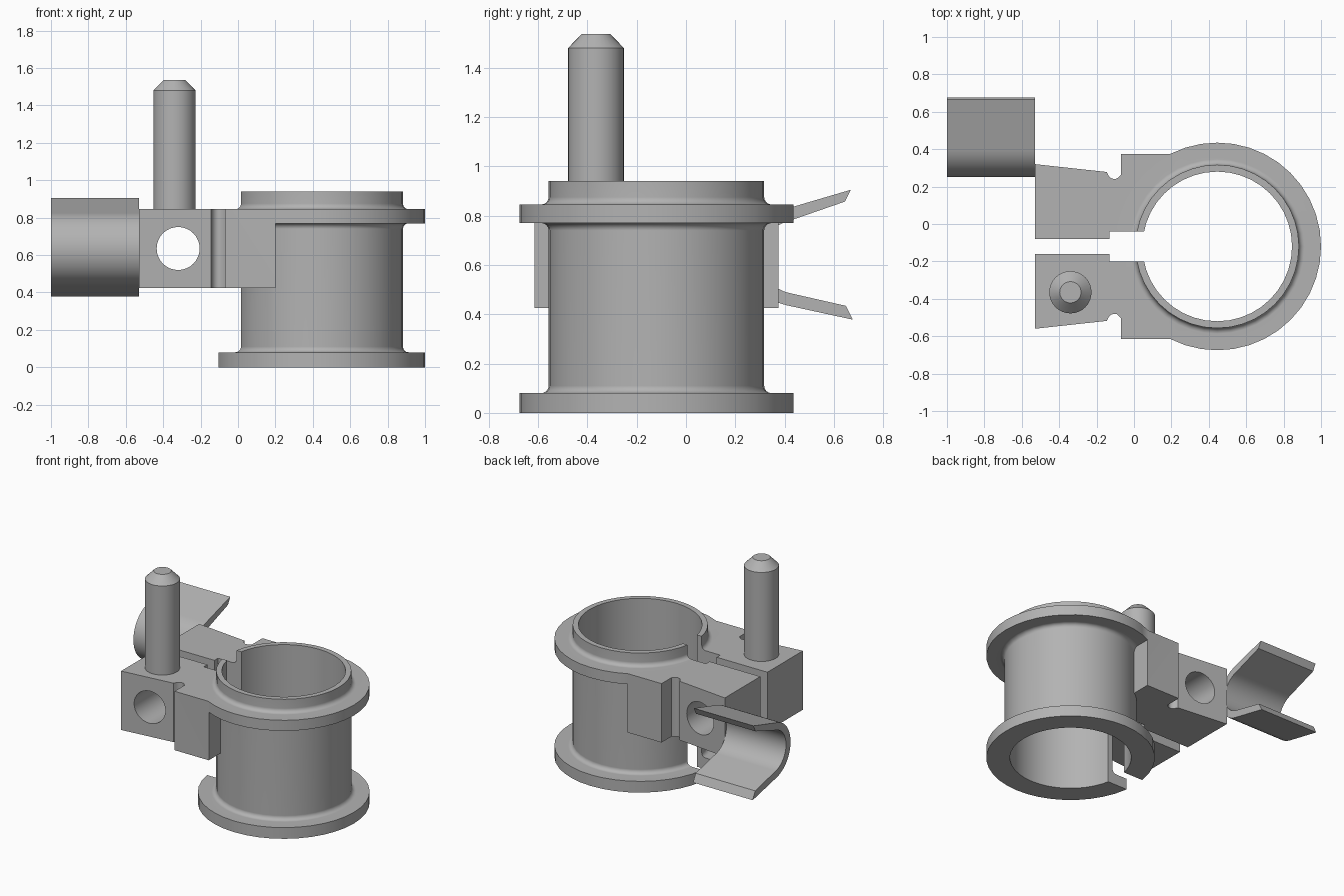
import bpy
import bmesh
from math import cos, sin, pi, radians
from mathutils import Matrix, Vector

cube = bpy.data.objects.get("Cube")
if cube:
    bpy.data.objects.remove(cube, do_unlink=True)

gray = bpy.data.materials.new("plain gray")
gray.use_nodes = True
gray.diffuse_color = (0.45, 0.45, 0.45, 1)
gray.node_tree.nodes["Principled BSDF"].inputs["Base Color"].default_value = (0.45, 0.45, 0.45, 1)

CX, CY = 0.445, -0.12      # sleeve axis; also the mirror line of the clamp
SEGS = 40


def finish(bm, name):
    bmesh.ops.recalc_face_normals(bm, faces=bm.faces)
    mesh = bpy.data.meshes.new(name)
    bm.to_mesh(mesh)
    bm.free()
    mesh.materials.append(gray)
    obj = bpy.data.objects.new(name, mesh)
    bpy.context.collection.objects.link(obj)
    return obj


def prism(name, points, offset):
    """Extrude a closed outline along an offset."""
    bm = bmesh.new()
    face = bm.faces.new([bm.verts.new(p) for p in points])
    ext = bmesh.ops.extrude_face_region(bm, geom=[face])
    verts = [v for v in ext["geom"] if isinstance(v, bmesh.types.BMVert)]
    bmesh.ops.translate(bm, verts=verts, vec=offset)
    return finish(bm, name)


def lathe(name, profile, x, y, segs):
    """Revolve (radius, z) points into a closed solid."""
    bm = bmesh.new()
    rings = [[bm.verts.new((x + r * cos(2 * pi * i / segs), y + r * sin(2 * pi * i / segs), z))
              for i in range(segs)] for r, z in profile]
    for a, b in zip(rings, rings[1:]):
        for i in range(segs):
            j = (i + 1) % segs
            bm.faces.new((a[i], a[j], b[j], b[i]))
    bm.faces.new(rings[0])
    bm.faces.new(rings[-1])
    return finish(bm, name)


def box(name, x0, x1, y0, y1, z0, z1):
    return prism(name, [(x0, y0, z0), (x1, y0, z0), (x1, y1, z0), (x0, y1, z0)], (0, 0, z1 - z0))


def activate(obj):
    bpy.ops.object.select_all(action='DESELECT')
    obj.select_set(True)
    bpy.context.view_layer.objects.active = obj


def combine(obj, other, operation):
    activate(obj)
    mod = obj.modifiers.new("combine", 'BOOLEAN')
    mod.operation, mod.solver, mod.object = operation, 'EXACT', other
    bpy.ops.object.modifier_apply(modifier=mod.name)
    bpy.data.objects.remove(other, do_unlink=True)


def smooth(obj):
    activate(obj)
    bpy.ops.object.shade_smooth_by_angle(angle=radians(35))
    mod = obj.modifiers.new("normals", 'WEIGHTED_NORMAL')
    mod.keep_sharp = True


def fillet(z, up, r=0.437, f=0.03, steps=4):
    """Quarter-round between the tube wall and a flange face at z."""
    pts = [(r + f - f * sin(a), z + up * f * (1 - cos(a)))
           for a in (pi / 2 * i / steps for i in range(steps + 1))]
    return pts if up > 0 else pts[::-1]


# Flanged sleeve
profile = ([(0.555, 0), (0.555, 0.08)] + fillet(0.08, 1) + fillet(0.77, -1)
           + [(0.555, 0.77), (0.555, 0.845)] + fillet(0.845, 1) + [(0.437, 0.94)])
sleeve = lathe("flanged_sleeve_clamp", profile, CX, CY, SEGS)

# Clamp lugs as one symmetric block with relief notches
half = [(0.2, 0.375), (-0.07, 0.375), (-0.07, 0.262)]
half += [(-0.105 + 0.035 * cos(a), 0.275 + 0.035 * sin(a))
         for a in (radians(-40 - 28 * i) for i in range(1, 5))]
half += [(-0.145, 0.278), (-0.53, 0.32)]
outline = half + [(x, 2 * CY - y) for x, y in reversed(half)]
lugs = prism("lugs", [(x, y, 0.425) for x, y in outline], (0, 0, 0.42))
combine(sleeve, lugs, 'UNION')

# Bore, stepped slit and cross hole
combine(sleeve, lathe("bore", [(0.4, -0.1), (0.4, 1.1)], CX, CY, SEGS), 'DIFFERENCE')
combine(sleeve, box("wide_slit", -0.13, 0.25, CY - 0.08, CY + 0.08, -0.1, 1.1), 'DIFFERENCE')
combine(sleeve, box("narrow_slit", -0.7, -0.1, CY - 0.04, CY + 0.04, 0.2, 1.1), 'DIFFERENCE')
hole = [(-0.32 + 0.115 * cos(2 * pi * i / 32), -1, 0.635 + 0.115 * sin(2 * pi * i / 32))
        for i in range(32)]
combine(sleeve, prism("cross_hole", hole, (0, 2, 0)), 'DIFFERENCE')
smooth(sleeve)

# Upright pin with chamfered tip
pin = lathe("upright_pin", [(0.113, 0.845), (0.113, 1.48), (0.057, 1.537)], -0.34, -0.365, 32)
smooth(pin)

# Curved wing plate: an arc with two straight flared ends
def arc(r, steps=20):
    start, end = radians(106), radians(257.5)
    return [(0.45 + r * cos(t), 0.632 + r * sin(t))
            for t in (start + (end - start) * i / steps for i in range(steps + 1))]


section = ([(0.669, 0.905)] + arc(0.2) + [(0.677, 0.378), (0.649, 0.434)]
           + arc(0.149)[::-1] + [(0.645, 0.857)])
wing = prism("curved_wing", [(-1.0, y, z) for y, z in section], (0.47, 0, 0))
smooth(wing)
